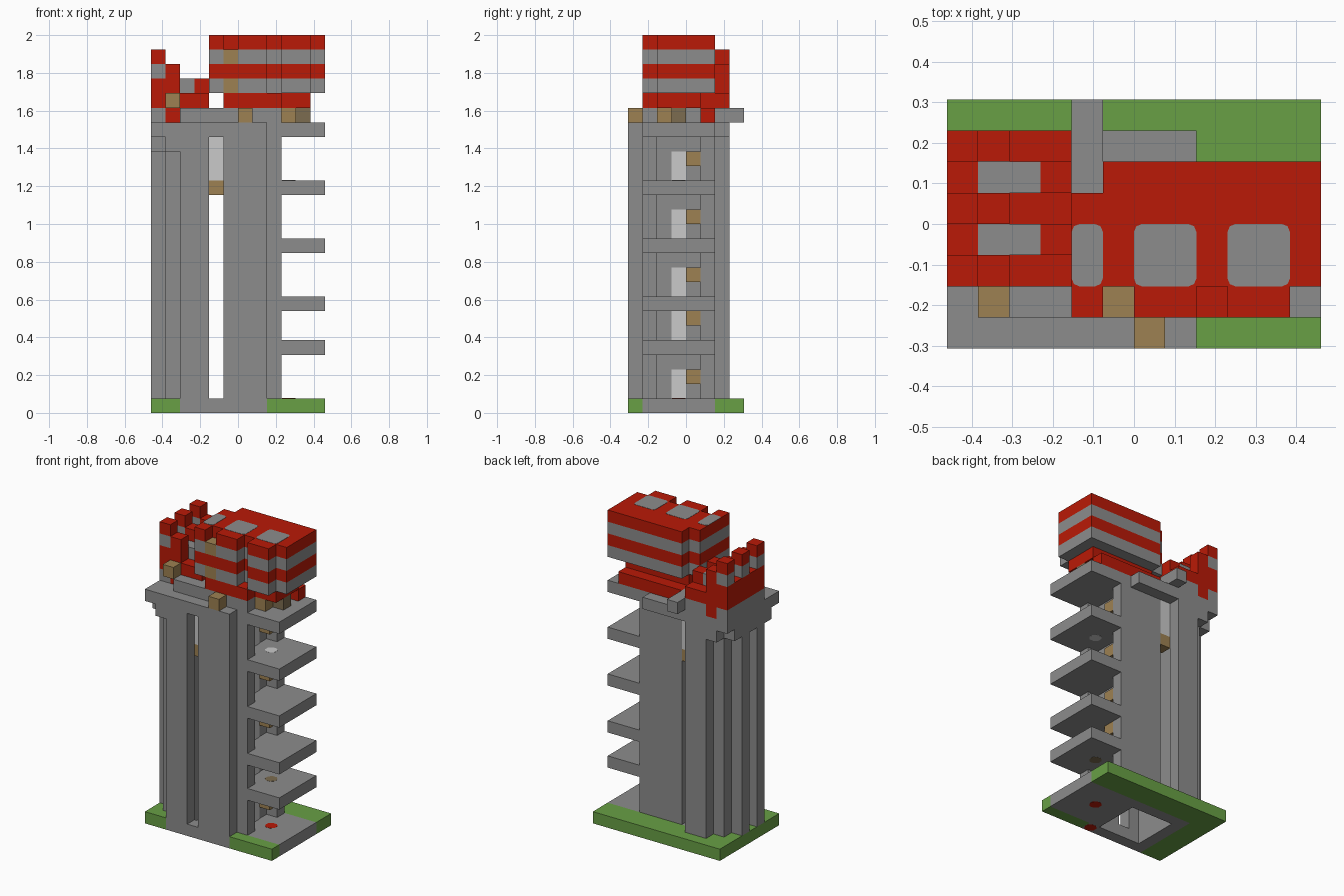
import bpy
import bmesh
from math import pi
from mathutils import Matrix, Vector

UNIT = 2 / 26
ORIGIN = Vector((-6, -4, 0))

if "Cube" in bpy.data.objects:
    bpy.data.objects.remove(bpy.data.objects["Cube"])


def material(name, colour):
    mat = bpy.data.materials.new(name)
    mat.use_nodes = True
    rgba = (*colour, 1)
    mat.diffuse_color = rgba
    mat.node_tree.nodes["Principled BSDF"].inputs["Base Color"].default_value = rgba
    return mat


stone = material("stone grey", (.265, .265, .265))
red = material("brick red", (.49, .01, .002))
green = material("grass green", (.14, .35, .06))
brown = material("wood brown", (.34, .22, .085))
dark_brown = material("dark wood", (.2, .15, .08))
pale = material("pale grey", (.59, .59, .59))


def finish(name, bm, mat):
    mesh = bpy.data.meshes.new(name)
    bm.to_mesh(mesh)
    bm.free()
    mesh.materials.append(mat)
    obj = bpy.data.objects.new(name, mesh)
    bpy.context.collection.objects.link(obj)
    return obj


def blocks(name, mat, *boxes):
    """One object from boxes given as (x span, y span, z span) in grid units."""
    bm = bmesh.new()
    for spans in boxes:
        low = Vector([span[0] for span in spans])
        high = Vector([span[1] for span in spans])
        centre = ((low + high) / 2 + ORIGIN) * UNIT
        size = (high - low) * UNIT
        bmesh.ops.create_cube(bm, size=1, matrix=Matrix.Translation(centre) @ Matrix.Diagonal((*size, 1)))
    return finish(name, bm, mat)


def cell(x, y, z, height=1):
    return (x, x + 1), (y, y + 1), (z, z + height)


def spot(name, mat, x, y, layer):
    """Round inlay that runs through a slab one unit thick."""
    bm = bmesh.new()
    centre = (Vector((x + .5, y + .5, layer + .5)) + ORIGIN) * UNIT
    turn = Matrix.Translation(centre) @ Matrix.Rotation(pi / 8, 4, "Z")
    bmesh.ops.create_cone(bm, cap_ends=True, segments=8, radius1=UNIT / 2, radius2=UNIT / 2,
                          depth=UNIT + .002, matrix=turn)
    finish(name, bm, mat)


def roof_panel(name, xs, ys):
    """Thin grey plate with rounded corners on the roof."""
    panel = blocks(name, stone, (xs, ys, (26, 26.02)))
    bm = bmesh.new()
    bm.from_mesh(panel.data)
    upright = [e for e in bm.edges if abs(e.verts[0].co.z - e.verts[1].co.z) > .001]
    bmesh.ops.bevel(bm, geom=upright, offset=UNIT / 4, segments=2, profile=.5, affect="EDGES")
    bm.to_mesh(panel.data)
    bm.free()


# Ground slab, open under the hollow shaft
ground = (0, 1)
blocks("grass_border", green,
       ((0, 2), (0, 8), ground), ((2, 12), (6, 8), ground), ((8, 12), (0, 1), ground))
blocks("ground_floor", stone,
       ((2, 8), (0, 1), ground), ((2, 3), (1, 6), ground), ((3, 8), (5, 6), ground),
       ((7, 8), (1, 5), ground), ((8, 12), (1, 6), ground))
spot("wall_foot_spot", red, 7, 0, 0)

# Tower walls with a slot front and back, closed high up by small windows
shaft = (1, 19)
blocks("front_wall", stone, ((2, 4), (0, 1), shaft), ((5, 8), (0, 1), shaft))
blocks("back_wall", stone, ((2, 4), (6, 7), shaft), ((5, 8), (5, 6), shaft))
blocks("side_wall", stone, ((7, 8), (1, 5), shaft))
blocks("stepped_wall", stone, ((2, 3), (1, 6), shaft), ((1, 2), (1, 6), shaft))
blocks("side_pilasters", stone, *[cell(0, y, 1, 17) for y in (2, 4)])
blocks("balcony_pillars", stone, *[cell(8, y, 1, 19) for y in (1, 5)])
for y in (1, 5):
    blocks("window_sill", brown, cell(4, y, 15))
    blocks("window", pale, cell(4, y, 16, 3))

# Corbels and the slab that caps the walls
blocks("corbels", stone, ((0, 1), (1, 6), (18, 19)), ((1, 2), (0, 7), (18, 19)))
blocks("cap_slab", stone, ((0, 8), (0, 7), (19, 20)))

# Balconies, each floor with a pale door and a wooden block beside it
floors = (0, 4, 7, 11, 15)
for z in floors:
    blocks("door", pale, ((8, 8.05), (3, 4), (z + 1, z + 3)))
    blocks("door_block", brown, cell(8, 4, z + 2))
for z in floors[1:] + (19,):
    blocks("balcony", stone, ((9, 12), (1, 6), (z, z + 1)), ((8, 9), (2, 5), (z, z + 1)))
for mat, z in ((red, 0), (dark_brown, 4), (pale, 15)):
    spot("floor_spot", mat, 9, 3, z)

# Deck under the upper rooms
deck = (20, 21)
blocks("deck", stone, ((0, 1), (2, 7), deck), ((2, 4), (2, 7), deck), ((4, 5), (2, 6), deck),
       ((5, 9), (2, 5), deck), ((2, 6), (1, 2), deck), ((7, 9), (1, 2), deck),
       *[cell(1, y, 20) for y in (3, 5)])
blocks("rear_spout", stone, ((4, 5), (6, 8), deck))
blocks("deck_wood", brown, cell(6, 0, 20), cell(9, 2, 20))
blocks("deck_dark_wood", dark_brown, cell(10, 3, 20))
blocks("rear_ledge", red, ((5, 11), (5, 6), deck))
blocks("corner_wood", brown, cell(1, 1, 21))

# Upper room in alternating courses, with two bays and a corner post in front
blocks("room_footing", red, ((5, 11), (2, 5), (21, 22)), ((5, 9), (1, 2), (21, 22)))
for z in range(22, 26):
    course = (z, z + 1)
    mat = red if z % 2 else stone
    blocks("room_course", mat, ((5, 12), (2, 6), course), ((4, 5), (1, 5), course))
    blocks("bay_course", mat, *[((x, x + 2), (1, 2), course) for x in (6, 9)])
    if z < 25:
        blocks("post_course", red if z % 2 else brown, cell(5, 1, z))
for x in (6, 9):
    roof_panel("roof_panel", (x, x + 2), (2, 4))
roof_panel("small_roof_panel", (4, 5), (2, 4))

# Three stepped brick fins
for y in (2, 4, 6):
    blocks("fin", red, cell(0, y, 21, 2), cell(0, y, 24), cell(1, y, 20, 4),
           ((2, 4), (y, y + 1), (21, 22)))
    blocks("fin_stone", stone, cell(0, y, 23))

# Walls between the fins, stone with brick ends
for y in (3, 5):
    blocks("infill_wall", stone, ((1, 3), (y, y + 1), (21, 23)))
    blocks("infill_ends", red, *[cell(x, y, 21, 2) for x in (0, 3)])
